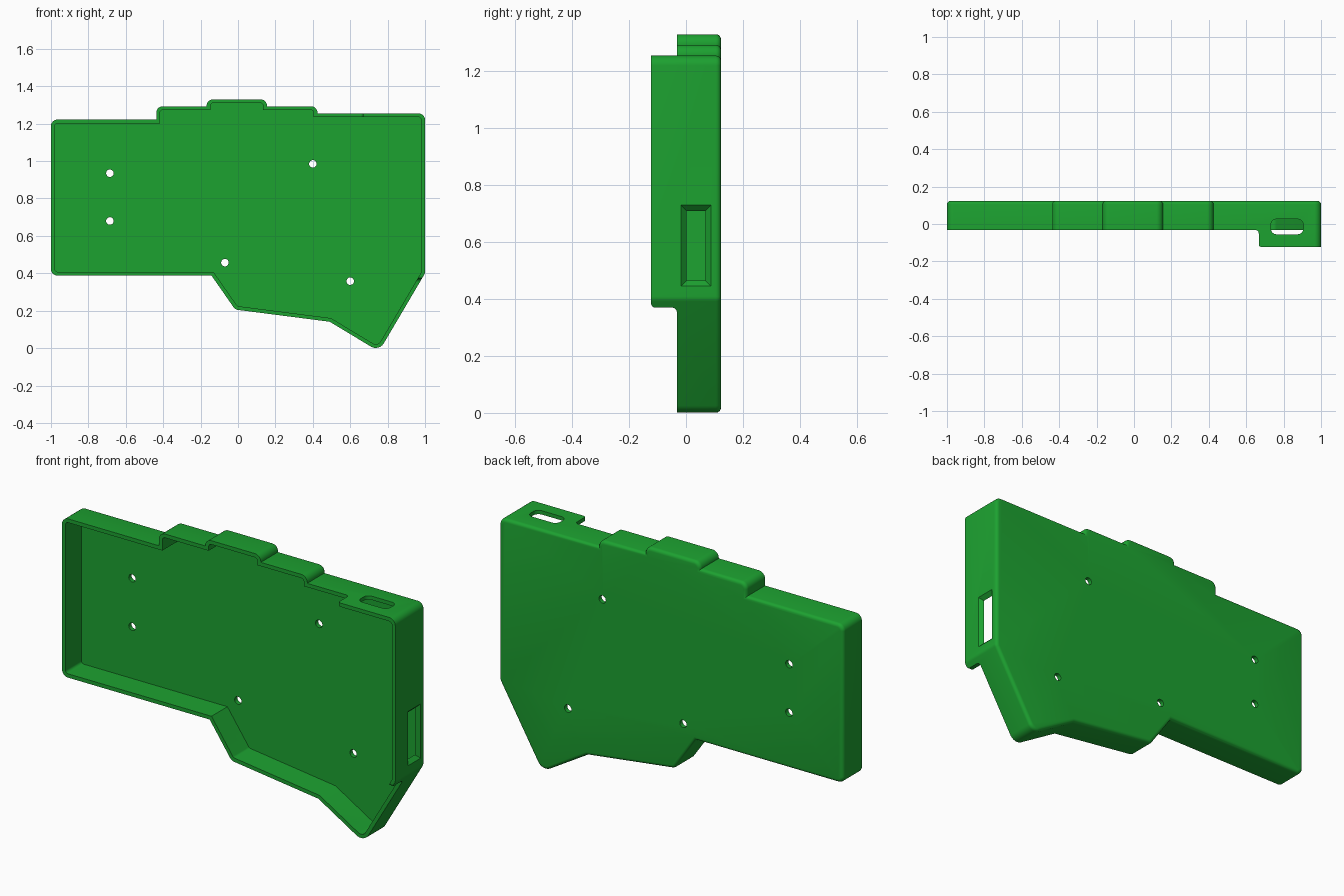
import bpy, bmesh, math
from mathutils import Vector

if "Cube" in bpy.data.objects:
    bpy.data.objects.remove(bpy.data.objects["Cube"])

WALL, FRONT, LIP, BACK, FLOOR = 0.02, -0.032, -0.123, 0.123, 0.1

# Outline of the case seen from the front: x, z, corner radius (clockwise)
R = 0.035
OUTLINE = [(-1, 0.388, R), (-1, 1.222, R), (-0.437, 1.222, 0), (-0.437, 1.293, R),
           (-0.168, 1.293, 0), (-0.168, 1.33, R), (0.155, 1.33, R), (0.155, 1.293, 0),
           (0.425, 1.293, R), (0.425, 1.255, 0), (1, 1.255, R), (1, 0.4, R),
           (0.754, -0.018, 0.05), (0.49, 0.141, 0), (-0.015, 0.206, R), (-0.142, 0.388, 0)]


def inset(pts, d):
    """Move every side of a clockwise outline inwards by d."""
    out = []
    for i, (x, z, r) in enumerate(pts):
        p = Vector((x, z))
        a = (p - Vector(pts[i - 1][:2])).normalized()
        b = (Vector(pts[(i + 1) % len(pts)][:2]) - p).normalized()
        na, nb = Vector((a.y, -a.x)), Vector((b.y, -b.x))
        q = p + (na + nb) * d / (1 + na.dot(nb))
        out.append((q.x, q.y, max(r - d, 0)))
    return out


def rounded(pts, seg=8):
    """Replace each corner that has a radius by an arc."""
    out = []
    for i, (x, z, r) in enumerate(pts):
        p = Vector((x, z))
        if r <= 0:
            out.append(p)
            continue
        a = (Vector(pts[i - 1][:2]) - p).normalized()
        b = (Vector(pts[(i + 1) % len(pts)][:2]) - p).normalized()
        half = a.angle(b) / 2
        c = p + (a + b).normalized() * r / math.sin(half)
        va = p + a * r / math.tan(half) - c
        vb = p + b * r / math.tan(half) - c
        for k in range(seg + 1):
            t = k / seg
            out.append(c + va.lerp(vb, t).normalized() * r)
    return out


def prism(name, pts, lo, hi, place, bevel=0):
    """Extrude a 2D profile from lo to hi; place(u, v, w) gives the 3D point."""
    bm = bmesh.new()
    a = [bm.verts.new(place(p[0], p[1], lo)) for p in pts]
    b = [bm.verts.new(place(p[0], p[1], hi)) for p in pts]
    bm.faces.new(a)
    end = bm.faces.new(b)
    for i in range(len(pts)):
        bm.faces.new((a[i - 1], a[i], b[i], b[i - 1]))
    bmesh.ops.recalc_face_normals(bm, faces=bm.faces)
    if bevel:
        bmesh.ops.bevel(bm, geom=list(end.edges), offset=bevel, segments=4,
                        profile=0.5, affect='EDGES')
    return finish(name, bm)


def finish(name, bm):
    me = bpy.data.meshes.new(name)
    bm.to_mesh(me)
    bm.free()
    ob = bpy.data.objects.new(name, me)
    bpy.context.collection.objects.link(ob)
    return ob


def along_x(u, v, w): return (w, u, v)
def along_y(u, v, w): return (u, w, v)
def along_z(u, v, w): return (u, v, w)


# Solid case with a rounded back edge
case = prism("keyboard_case", rounded(OUTLINE), -0.16, BACK, along_y, 0.018)

# Hollow interior
cutters = [prism("interior_cutter", rounded(inset(OUTLINE, WALL)), -0.3, FLOOR, along_y)]


# Trim the front rim, leaving the taller lip at the right
def step(lo, edge, hi):
    return rounded([(lo, FRONT, 0), (edge, FRONT, 0.018), (edge, LIP, 0.015),
                    (hi, LIP, 0), (hi, -0.3, 0), (lo, -0.3, 0)])


cutters.append(prism("rim_cutter_left", step(-1.2, 0.667, 1.2), -0.3, 1.6, along_z))
cutters.append(prism("rim_cutter_low", step(-0.3, 0.37, 1.6), -1.3, 1.3,
                     lambda u, v, w: (w, v, u)))

# Screw holes through the floor
for x, z in [(-0.685, 0.935), (-0.685, 0.68), (0.4, 0.985), (-0.07, 0.457), (0.6, 0.358)]:
    circle = [(x + 0.02 * math.cos(k * math.pi / 12), z + 0.02 * math.sin(k * math.pi / 12))
              for k in range(24)]
    cutters.append(prism("screw_hole_cutter", circle, 0.05, 0.2, along_y))

# Rounded port slot in the top wall
slot = rounded([(0.732, -0.055, 0.03), (0.732, 0.026, 0.03),
                (0.905, 0.026, 0.03), (0.905, -0.055, 0.03)])
cutters.append(prism("top_port_cutter", slot, 1.15, 1.35, along_z))

# Tapered port in the right wall
bm = bmesh.new()
rings = []
for x in (1.01, 0.975):
    d = 1 - x
    rings.append([bm.verts.new((x, y, z)) for y, z in
                  [(-0.018 + d, 0.445 + d), (0.088 - d, 0.445 + d),
                   (0.088 - d, 0.73 - d), (-0.018 + d, 0.73 - d)]])
for ring in rings:
    bm.faces.new(ring)
for i in range(4):
    bm.faces.new((rings[0][i - 1], rings[0][i], rings[1][i], rings[1][i - 1]))
bmesh.ops.recalc_face_normals(bm, faces=bm.faces)
cutters.append(finish("side_port_cutter", bm))

# Cut everything out and remove the helpers
bpy.context.view_layer.objects.active = case
case.select_set(True)
for c in cutters:
    c.hide_render = True
    m = case.modifiers.new("cut", 'BOOLEAN')
    m.operation, m.solver, m.object = 'DIFFERENCE', 'EXACT', c
    bpy.ops.object.modifier_apply(modifier=m.name)
    bpy.data.objects.remove(c)

# Green plastic, smooth only on the rounded corners
mat = bpy.data.materials.new("green_plastic")
mat.diffuse_color = (0.012, 0.36, 0.03, 1)
mat.use_nodes = True
mat.node_tree.nodes["Principled BSDF"].inputs["Base Color"].default_value = mat.diffuse_color
case.data.materials.clear()
case.data.materials.append(mat)
bpy.ops.object.shade_smooth_by_angle(angle=math.radians(30))
